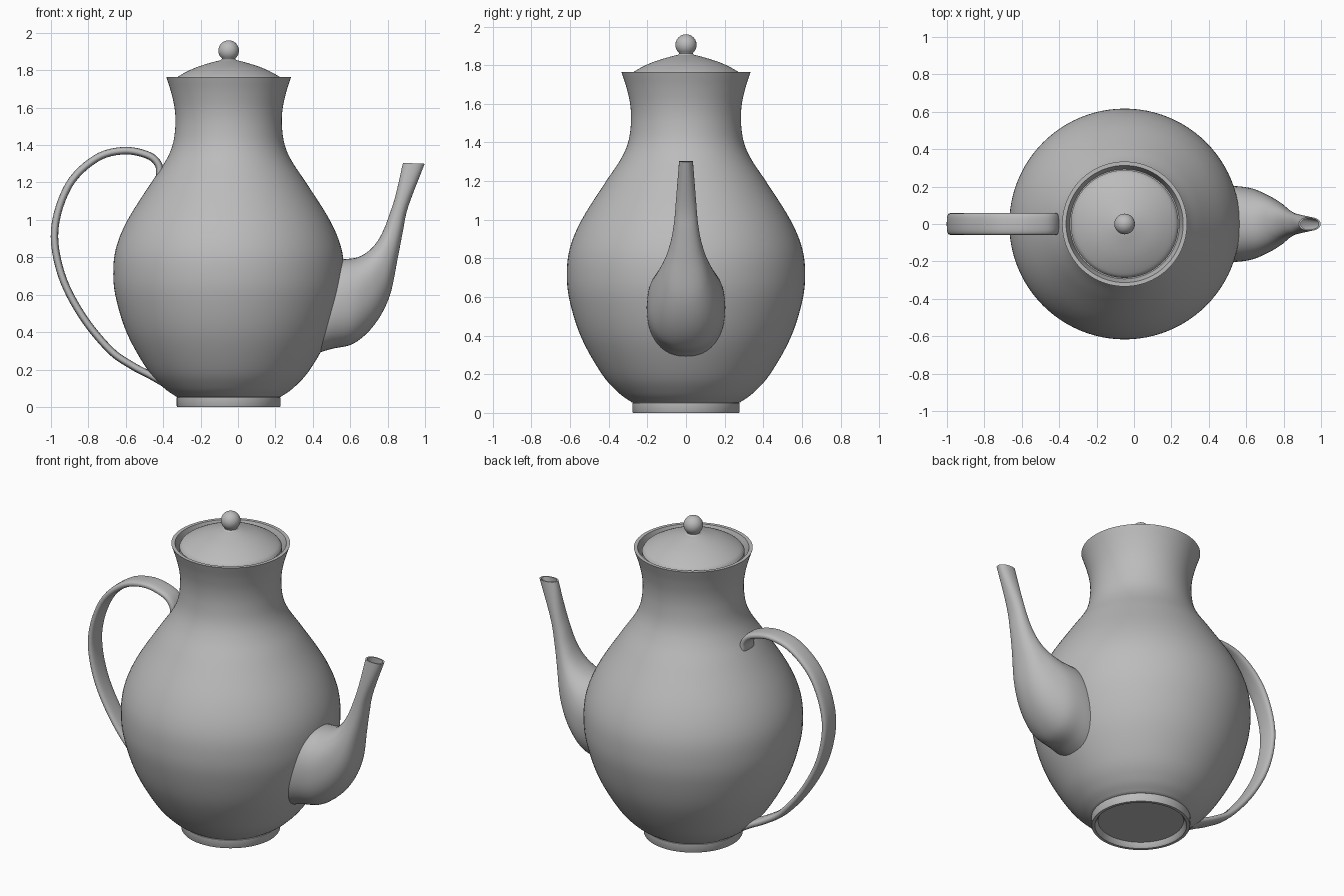
import bpy, bmesh, math
from mathutils import Vector

cube = bpy.data.objects.get("Cube")
if cube:
    bpy.data.objects.remove(cube, do_unlink=True)

AXIS_X = -0.05   # centre line of the pot

clay = bpy.data.materials.new("plain grey")
clay.use_nodes = True
GREY = (0.5, 0.5, 0.5, 1)
clay.diffuse_color = GREY
clay.node_tree.nodes["Principled BSDF"].inputs["Base Color"].default_value = GREY


def smooth(points, steps=6):
    """Catmull-Rom curve through points of any dimension."""
    pts = [Vector(p) for p in points]
    pts = [2 * pts[0] - pts[1]] + pts + [2 * pts[-1] - pts[-2]]
    out = []
    for a, b, c, d in zip(pts, pts[1:], pts[2:], pts[3:]):
        for i in range(steps):
            t = i / steps
            out.append(0.5 * (2 * b + (c - a) * t + (2 * a - 5 * b + 4 * c - d) * t * t
                              + (3 * b - a - 3 * c + d) * t ** 3))
    return out + [pts[-2]]


def loft(name, rings, angle=35):
    """Skin a list of closed rings and cap both ends."""
    bm = bmesh.new()
    loops = [[bm.verts.new(p) for p in ring] for ring in rings]
    n = len(loops[0])
    for lo, hi in zip(loops, loops[1:]):
        for i in range(n):
            j = (i + 1) % n
            bm.faces.new((lo[i], lo[j], hi[j], hi[i]))
    bm.faces.new(loops[0][::-1])
    bm.faces.new(loops[-1])
    bmesh.ops.recalc_face_normals(bm, faces=bm.faces)
    mesh = bpy.data.meshes.new(name)
    bm.to_mesh(mesh)
    bm.free()
    mesh.materials.append(clay)
    obj = bpy.data.objects.new(name, mesh)
    bpy.context.collection.objects.link(obj)
    bpy.ops.object.select_all(action='DESELECT')
    obj.select_set(True)
    bpy.context.view_layer.objects.active = obj
    bpy.ops.object.shade_smooth_by_angle(angle=math.radians(angle))
    return obj


def revolve(name, profile, n=96):
    rings = [[(AXIS_X + p[0] * math.cos(2 * math.pi * i / n),
               p[0] * math.sin(2 * math.pi * i / n), p[1]) for i in range(n)]
             for p in profile]
    return loft(name, rings)


def oval(i, n, power):
    """Point on a unit superellipse."""
    a = 2 * math.pi * i / n
    c, s = math.cos(a), math.sin(a)
    return (math.copysign(abs(c) ** (2 / power), c),
            math.copysign(abs(s) ** (2 / power), s))


# Foot ring with a recessed underside
revolve("foot", [(0.24, 0.03), (0.25, 0.008), (0.258, 0.0), (0.275, 0.0),
                 (0.278, 0.005), (0.278, 0.05), (0.27, 0.055)])

# Body: outer wall, rim, then inner wall down to the lid seat
wall = smooth([(0.278, 0.053), (0.35, 0.105), (0.435, 0.2), (0.54, 0.385), (0.6, 0.57),
               (0.617, 0.71), (0.602, 0.85), (0.54, 1.0), (0.42, 1.19), (0.34, 1.31),
               (0.3, 1.40), (0.285, 1.5), (0.288, 1.59), (0.307, 1.68), (0.334, 1.765)])
revolve("body", [(0.2, 0.053)] + wall + [(0.313, 1.765), (0.303, 1.735), (0.293, 1.69),
                                       (0.2, 1.69)])

# Lid dome
dome = smooth([(0.288, 1.745), (0.27, 1.766), (0.215, 1.797), (0.155, 1.822),
               (0.075, 1.846), (0.03, 1.856)])
revolve("lid", [(0.2, 1.71), (0.288, 1.71)] + dome)

# Knob: short stem flowing into a ball
ball = [(0.055 * math.sin(math.radians(a)), 1.905 - 0.055 * math.cos(math.radians(a)))
        for a in range(42, 180, 6)]
revolve("knob", smooth([(0.06, 1.848), (0.043, 1.854), (0.036, 1.86)], 3) + ball
        + [(0.002, 1.96)], 48)

# Spout sections: upper x, z, lower x, z, half width
sections = smooth([(0.48, 0.78, 0.40, 0.28, 0.20), (0.57, 0.79, 0.50, 0.31, 0.203),
                   (0.64, 0.80, 0.62, 0.34, 0.19), (0.70, 0.835, 0.73, 0.44, 0.155),
                   (0.745, 0.885, 0.81, 0.59, 0.115), (0.78, 0.95, 0.853, 0.79, 0.08),
                   (0.81, 1.03, 0.88, 0.93, 0.062), (0.842, 1.13, 0.91, 1.07, 0.052),
                   (0.882, 1.305, 0.998, 1.30, 0.036)])


def spout_ring(sec, scale=1.0, n=48):
    ux, uz, lx, lz, w = sec
    ring = []
    for i in range(n):
        c, s = oval(i, n, 2.25)
        c, s = c * scale, s * scale
        ring.append(((ux + lx) / 2 + c * (ux - lx) / 2, s * w,
                     (uz + lz) / 2 + c * (uz - lz) / 2))
    return ring


# Spout with a hollow mouth
mouth = [spout_ring(s, 0.82) for s in sections[:-13:-1]]
loft("spout", [spout_ring(s) for s in sections] + mouth)

# Handle: flat strap swept along a path in the xz plane
path = smooth([(-0.385, 1.17), (-0.415, 1.23), (-0.425, 1.295), (-0.48, 1.345),
               (-0.61, 1.37), (-0.76, 1.328), (-0.905, 1.185), (-0.98, 0.95),
               (-0.945, 0.71), (-0.835, 0.49), (-0.685, 0.305), (-0.565, 0.22),
               (-0.47, 0.17), (-0.40, 0.13)])
rings = []
for k, p in enumerate(path):
    t = (path[min(k + 1, len(path) - 1)] - path[max(k - 1, 0)]).normalized()
    ring = []
    for i in range(24):
        c, s = oval(i, 24, 2.8)
        ring.append((p.x - t.y * c * 0.02, s * 0.058, p.y + t.x * c * 0.02))
    rings.append(ring)
loft("handle", rings, 50)
